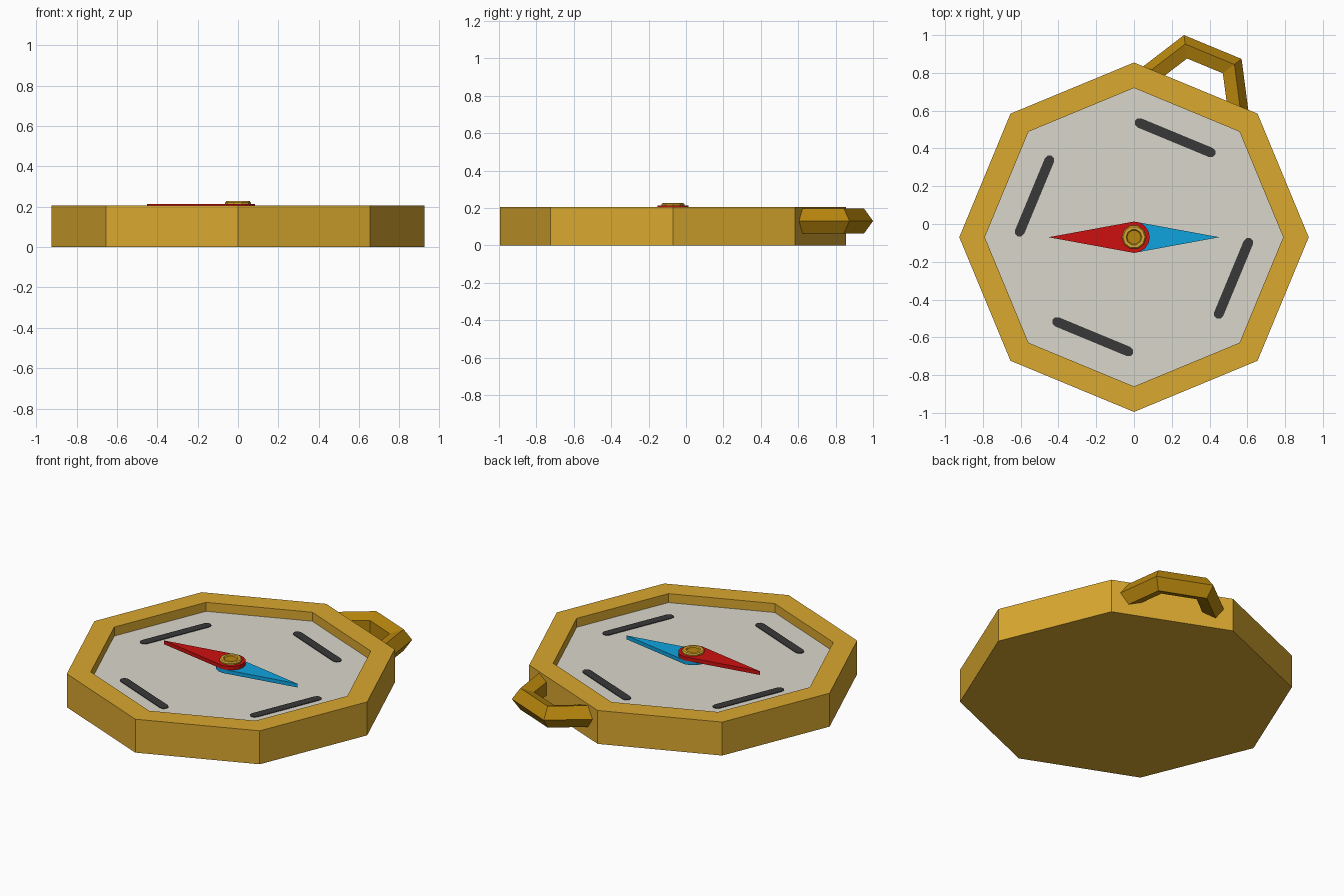
import bpy, bmesh, math
from math import cos, sin, pi, radians

if "Cube" in bpy.data.objects:
    bpy.data.objects.remove(bpy.data.objects["Cube"])

CY = -0.07  # y of the compass centre


def material(name, rgb):
    m = bpy.data.materials.new(name)
    m.diffuse_color = (*rgb, 1)
    m.use_nodes = True
    m.node_tree.nodes["Principled BSDF"].inputs["Base Color"].default_value = m.diffuse_color
    return m


GOLD = material("gold", (0.70, 0.392, 0.028))
DARK_GOLD = material("dark gold", (0.479, 0.238, 0.004))
DIAL = material("pale grey", (0.70, 0.68, 0.60))
RED = material("red", (0.61, 0.005, 0.005))
BLUE = material("blue", (0.005, 0.366, 0.73))
DARK = material("charcoal", (0.04, 0.04, 0.04))


def finish(bm, name, mat):
    bmesh.ops.recalc_face_normals(bm, faces=bm.faces)
    me = bpy.data.meshes.new(name)
    bm.to_mesh(me)
    bm.free()
    ob = bpy.data.objects.new(name, me)
    me.materials.append(mat)
    bpy.context.collection.objects.link(ob)
    return ob


def lathe(name, profile, sides, mat):
    """Spin a closed-ended (radius, z) profile round the compass centre."""
    bm = bmesh.new()
    rings = [[bm.verts.new((r * cos(2 * pi * i / sides), CY + r * sin(2 * pi * i / sides), z))
              for i in range(sides)] for r, z in profile]
    for a, b in zip(rings, rings[1:]):
        for i in range(sides):
            j = (i + 1) % sides
            bm.faces.new((a[i], a[j], b[j], b[i]))
    bm.faces.new(rings[0])
    bm.faces.new(rings[-1])
    return finish(bm, name, mat)


def plate(name, outline, z0, z1, mat, angle=0):
    """Extrude an outline, turned round the compass centre."""
    c, s = cos(angle), sin(angle)
    bm = bmesh.new()
    lo, hi = [[bm.verts.new((x * c - y * s, CY + x * s + y * c, z)) for x, y in outline]
              for z in (z0, z1)]
    bm.faces.new(lo)
    bm.faces.new(hi)
    n = len(outline)
    for i in range(n):
        j = (i + 1) % n
        bm.faces.new((lo[i], lo[j], hi[j], hi[i]))
    return finish(bm, name, mat)


# Octagonal case with a recessed top, and the dial in the recess
lathe("case", [(0.925, 0), (0.925, 0.205), (0.79, 0.205), (0.79, 0.146)], 8, GOLD)
lathe("dial", [(0.79, 0.146), (0.79, 0.15)], 8, DIAL)

# Four dial marks: thin bars with eight-sided round ends
W, HALF, DIST = 0.026, 0.231, 0.57
bar = []
for k in range(5):
    a = -pi / 2 + k * pi / 4
    bar.append((W * sin(a) + DIST, HALF - W + W * cos(a)))
bar += [(x, -y) for x, y in reversed(bar)]
for k in range(4):
    plate(f"dial_mark_{k + 1}", bar, 0.149, 0.154, DARK, radians(67.5 + 90 * k))

# Needle halves: a point with a round end, the red one above the blue one
half = [(0.452, 0)] + [(0.083 * cos(pi / 2 + k * pi / 8), 0.083 * sin(pi / 2 + k * pi / 8))
                       for k in range(9)]
plate("blue_needle", half, 0.167, 0.19, BLUE)
plate("red_needle", half, 0.19, 0.213, RED, pi)

# Centre pin with a dark sunken cap
lathe("pin_post", [(0.04, 0.149), (0.04, 0.2)], 10, GOLD)
lathe("pin_collar", [(0.064, 0.206), (0.064, 0.22), (0.058, 0.227), (0.042, 0.227),
                     (0.036, 0.216)], 10, GOLD)
lathe("pin_cap", [(0.037, 0.21), (0.037, 0.221)], 10, DARK_GOLD)

# Carrying loop: half of a six-sided ring with a five-sided section
R, r, MID = 0.261, 0.069, radians(67.5)
cx, cy, cz = 0.804 * cos(MID), CY + 0.804 * sin(MID), 0.13
bm = bmesh.new()
rings = []
for i in range(4):
    a = MID - pi / 2 + i * pi / 3
    ring = []
    for k in range(5):
        t = 2 * pi * k / 5
        d = R + r * cos(t)
        ring.append(bm.verts.new((cx + d * cos(a), cy + d * sin(a), cz + r * sin(t))))
    rings.append(ring)
for p, q in zip(rings, rings[1:]):
    for k in range(5):
        j = (k + 1) % 5
        bm.faces.new((p[k], p[j], q[j], q[k]))
bm.faces.new(rings[0])
bm.faces.new(rings[-1])
finish(bm, "carrying_loop", DARK_GOLD)
